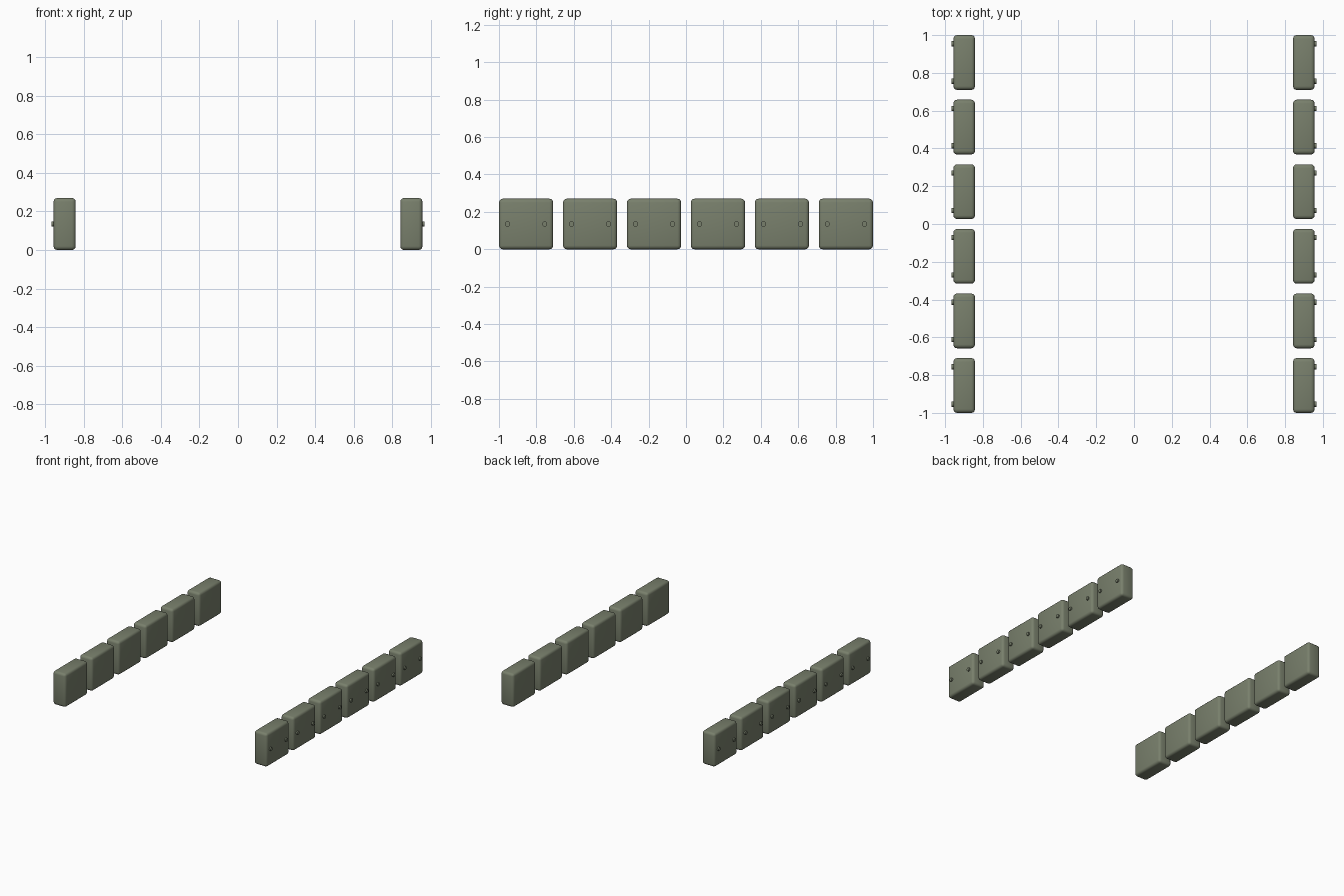
import bpy
import math

if "Cube" in bpy.data.objects:
    bpy.data.objects.remove(bpy.data.objects["Cube"])

mat = bpy.data.materials.new("olive")
mat.diffuse_color = (0.19, 0.215, 0.15, 1)
mat.use_nodes = True
mat.node_tree.nodes["Principled BSDF"].inputs["Base Color"].default_value = mat.diffuse_color

BLOCK = (0.115, 0.29, 0.27)   # thickness, length, height
X = 0.899                     # row centre
PITCH = 0.342


def finish(obj, name):
    obj.name = name
    obj.data.materials.append(mat)
    bpy.ops.object.shade_smooth_by_angle(angle=math.radians(35))


def add_block(x, y, name):
    bpy.ops.mesh.primitive_cube_add(size=1, location=(x, y, BLOCK[2] / 2))
    obj = bpy.context.object
    obj.scale = BLOCK
    bpy.ops.object.transform_apply(location=False, rotation=False, scale=True)
    bevel = obj.modifiers.new("rounded_edges", 'BEVEL')
    bevel.width = 0.02
    bevel.segments = 3
    bpy.ops.object.modifier_apply(modifier=bevel.name)
    finish(obj, name)


def add_stud(x, y, name):
    bpy.ops.mesh.primitive_cylinder_add(
        vertices=12, radius=0.014, depth=0.022,
        location=(x, y, BLOCK[2] / 2), rotation=(0, math.pi / 2, 0))
    finish(bpy.context.object, name)


# Two mirrored rows of six armour blocks, studs on the outer faces
for side, label in ((-1, "left"), (1, "right")):
    for i in range(6):
        y = (i - 2.5) * PITCH
        add_block(side * X, y, f"{label}_block_{i + 1}")
        for end, pos in ((-1, "front"), (1, "back")):
            add_stud(side * 0.956, y + end * 0.099,
                     f"{label}_{pos}_stud_{i + 1}")
